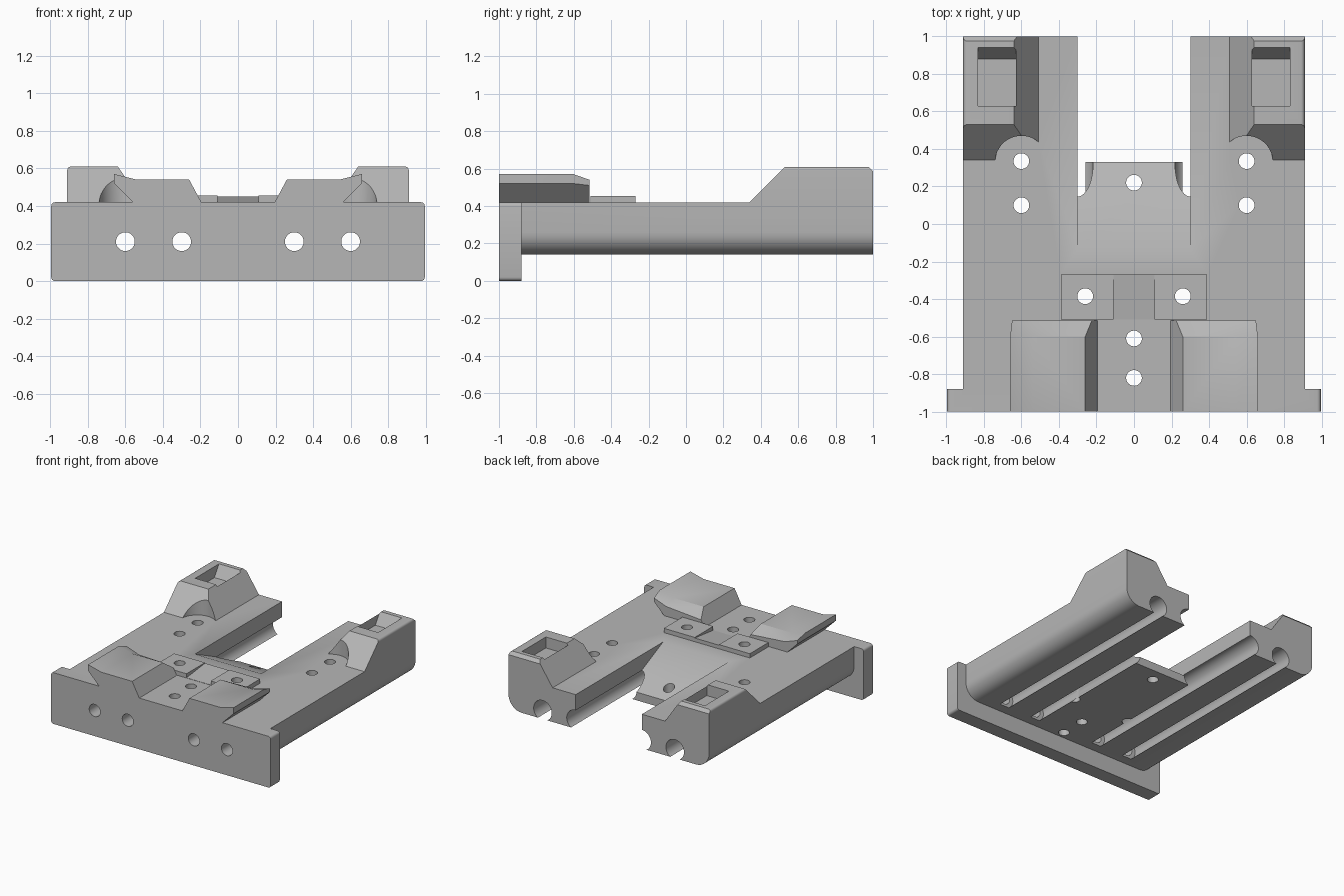
import bpy, bmesh, math

if "Cube" in bpy.data.objects:
    bpy.data.objects.remove(bpy.data.objects["Cube"])

grey = bpy.data.materials.new("mid grey")
grey.diffuse_color = (0.47, 0.47, 0.47, 1)
grey.use_nodes = True
grey.node_tree.nodes["Principled BSDF"].inputs["Base Color"].default_value = grey.diffuse_color


def loft(name, sections):
    """Closed solid through matching rings of 3D points."""
    bm = bmesh.new()
    rings = [[bm.verts.new(p) for p in ring] for ring in sections]
    n = len(rings[0])
    bm.faces.new(rings[0])
    bm.faces.new(rings[-1])
    for r, q in zip(rings, rings[1:]):
        for i in range(n):
            j = (i + 1) % n
            bm.faces.new((r[i], r[j], q[j], q[i]))
    bmesh.ops.recalc_face_normals(bm, faces=bm.faces)
    me = bpy.data.meshes.new(name)
    bm.to_mesh(me)
    bm.free()
    me.materials.append(grey)
    ob = bpy.data.objects.new(name, me)
    bpy.context.collection.objects.link(ob)
    return ob


def prism(name, axis, pts, a, b):
    """Extrude a 2D outline along an axis from a to b."""
    def place(p, t):
        return {"x": (t, p[0], p[1]), "y": (p[0], t, p[1]), "z": (p[0], p[1], t)}[axis]
    return loft(name, [[place(p, t) for p in pts] for t in (a, b)])


def arc(cx, cy, r, a0, a1, n=8):
    return [(cx + r * math.cos(math.radians(a0 + (a1 - a0) * i / n)),
             cy + r * math.sin(math.radians(a0 + (a1 - a0) * i / n))) for i in range(n + 1)]


def circle(cx, cy, r, n=40):
    return arc(cx, cy, r, 4, 364, n)[:-1]


def rect(x0, x1, y0, y1):
    return [(x0, y0), (x1, y0), (x1, y1), (x0, y1)]


def combine(target, tool, op):
    mod = target.modifiers.new("bool", 'BOOLEAN')
    mod.operation, mod.solver, mod.object = op, 'EXACT', tool
    bpy.context.view_layer.objects.active = target
    bpy.ops.object.modifier_apply(modifier=mod.name)
    bpy.data.objects.remove(tool, do_unlink=True)


def cut(target, *args):
    combine(target, prism("cutter", *args), 'DIFFERENCE')


# main slab with rounded lower outer edges
R = 0.12
body = prism("slide_carriage", "y",
             [(-0.91, 0.42)] + arc(-0.91 + R, 0.14 + R, R, 180, 270)
             + arc(0.91 - R, 0.14 + R, R, 270, 360) + [(0.91, 0.42)], -0.9, 1)

# front plate with small rounded corners
r = 0.02
plate = prism("front_plate", "y",
              arc(0.975, 0.40, r, 0, 90, 4) + arc(-0.975, 0.40, r, 90, 180, 4)
              + arc(-0.975, 0.02, r, 180, 270, 4) + arc(0.975, 0.02, r, 270, 360, 4), -1, -0.88)
combine(body, plate, 'UNION')

# slot between the arms, with the sloping tongue
cut(body, "x", [(-0.13, 0.42), (0.33, 0.207), (0.33, 0), (1.2, 0), (1.2, 0.6), (-0.13, 0.6)], -0.3, 0.3)

for s in (-1, 1):
    # raised rear block
    block = prism("rear_block", "y",
                  [(s * x, z) for x, z in [(0.51, 0.36), (0.51, 0.42), (0.64, 0.61)]
                   + arc(0.89, 0.59, 0.02, 90, 0, 4) + [(0.91, 0.36)]], 0.34, 1)
    cut(block, "x", [(0.2, 0.28), (0.6, 0.68), (0.2, 0.8)], -1.2, 1.2)
    cut(block, "x", [(0.965, 0.62), (1.01, 0.575), (1.1, 0.62)], -1.2, 1.2)
    cut(block, "z", circle(s * 0.6, 0.33, 0.14), 0.42, 0.8)
    cut(block, "x", [(0.63, 0.52), (0.88, 0.52), (0.94, 0.61), (0.94, 0.7), (0.63, 0.7)],
        s * 0.63, s * 0.83)
    combine(body, block, 'UNION')

    # front support pad, dropping at its rear end
    outline = [(0.19, 0.41), (0.26, 0.54), (0.54, 0.54), (0.66, 0.57), (0.66, 0.52), (0.55, 0.41)]
    tail = [(0.19, 0.41), (0.225, 0.475), (0.54, 0.5), (0.65, 0.54), (0.65, 0.51), (0.55, 0.41)]
    pad = loft("support_pad", [[(s * x, y, z) for x, z in o]
                               for y, o in ((-1, outline), (-0.6, outline), (-0.515, tail))])
    combine(body, pad, 'UNION')

# central plate with a ramped notch
bridge = prism("bridge_plate", "z", rect(-0.39, 0.39, -0.51, -0.27), 0.40, 0.455)
cut(bridge, "x", [(-0.55, 0.42), (-0.51, 0.422), (-0.27, 0.45), (-0.2, 0.458), (-0.2, 0.6), (-0.55, 0.6)],
    -0.11, 0.11)
combine(body, bridge, 'UNION')

# rod grooves underneath and rod holes through the front plate
for x in (-0.6, -0.3, 0.3, 0.6):
    cut(body, "y", circle(x, 0.21, 0.082), -0.8, 1.2)
    cut(body, "y", circle(x, 0.21, 0.05), -1.2, -0.7)

# vertical screw holes
for x, y in [(0, -0.82), (0, -0.61), (0, 0.22), (-0.26, -0.385), (0.26, -0.385),
             (-0.6, 0.1), (0.6, 0.1), (-0.6, 0.335), (0.6, 0.335)]:
    cut(body, "z", circle(x, y, 0.042, 24), -0.2, 0.9)

bpy.ops.object.select_all(action='DESELECT')
body.select_set(True)
bpy.context.view_layer.objects.active = body
bpy.ops.object.shade_smooth_by_angle(angle=math.radians(25))
